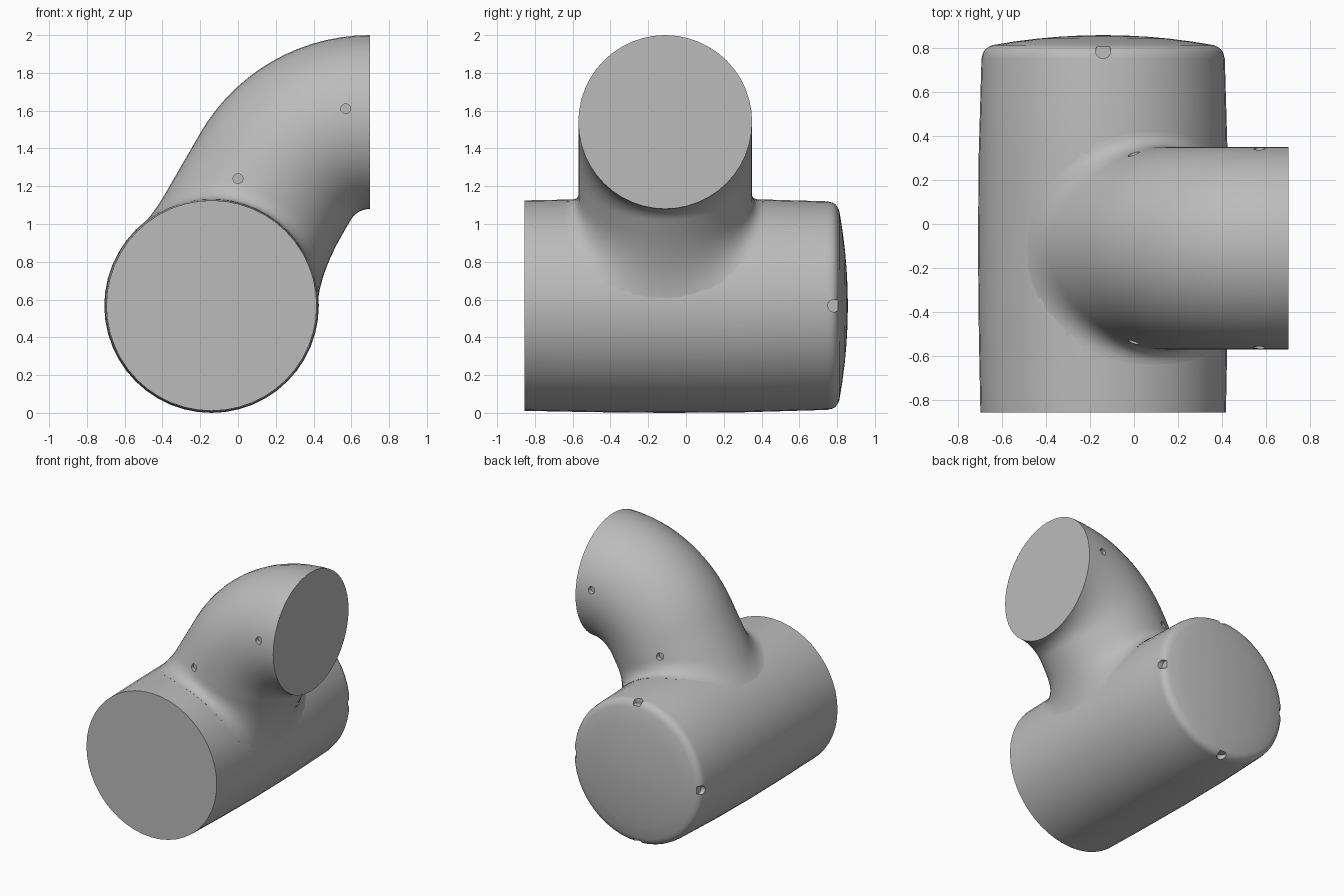
import bpy, bmesh, math
from mathutils import Vector

cube = bpy.data.objects.get("Cube")
if cube:
    bpy.data.objects.remove(cube, do_unlink=True)

SIDES = 48
AXIS = Vector((-0.14, 0, 0.568))      # main body axis, runs along y
BODY_R = 0.565
BEND = Vector((0.7, -0.11, 0.96))     # centre of the elbow bend
BEND_R, PIPE_R = 0.58, 0.46
Y = Vector((0, 1, 0))

grey = bpy.data.materials.new("plain grey")
grey.use_nodes = True
colour = (0.5, 0.5, 0.5, 1)
grey.diffuse_color = colour
grey.node_tree.nodes["Principled BSDF"].inputs["Base Color"].default_value = colour


def make_object(name, bm):
    bmesh.ops.recalc_face_normals(bm, faces=bm.faces[:])
    mesh = bpy.data.meshes.new(name)
    bm.to_mesh(mesh)
    bm.free()
    mesh.materials.append(grey)
    obj = bpy.data.objects.new(name, mesh)
    bpy.context.collection.objects.link(obj)
    return obj


def loft(name, rings, tip=None):
    """Skin a list of rings, cap the start flat and the end flat or to a tip."""
    bm = bmesh.new()
    loops = [[bm.verts.new(p) for p in ring] for ring in rings]
    for a, b in zip(loops, loops[1:]):
        for i in range(SIDES):
            j = (i + 1) % SIDES
            bm.faces.new((a[i], a[j], b[j], b[i]))
    bm.faces.new(loops[0])
    if tip is None:
        bm.faces.new(loops[-1])
    else:
        end = bm.verts.new(tip)
        for i in range(SIDES):
            bm.faces.new((loops[-1][i], loops[-1][(i + 1) % SIDES], end))
    return make_object(name, bm)


def drill(bm, centre, direction, radius, depth):
    """Add a closed round plug centred on a point."""
    turn = direction.to_track_quat('Z', 'Y').to_matrix().to_4x4()
    turn.translation = centre
    bmesh.ops.create_cone(bm, cap_ends=True, segments=20, radius1=radius,
                          radius2=radius, depth=depth, matrix=turn)


def cut(obj, bm):
    cutter = make_object(obj.name + "_cutter", bm)
    cutter.hide_render = True
    mod = obj.modifiers.new("cut", 'BOOLEAN')
    mod.operation, mod.solver, mod.object = 'DIFFERENCE', 'EXACT', cutter
    bpy.ops.object.select_all(action='DESELECT')
    bpy.context.view_layer.objects.active = obj
    obj.select_set(True)
    bpy.ops.object.modifier_apply(modifier=mod.name)
    bpy.data.objects.remove(cutter, do_unlink=True)
    bpy.ops.object.shade_smooth_by_angle(angle=math.radians(35))


angles = [2 * math.pi * i / SIDES for i in range(SIDES)]

# Main body: slightly barrelled cylinder with a rounded rim and domed back
profile = [(-0.855, 0.557), (-0.5, 0.564), (-0.1, 0.568), (0.3, 0.565),
           (0.75, 0.552), (0.775, 0.548), (0.792, 0.538), (0.804, 0.52)]
profile += [(0.857 - 0.045 * (r / 0.5) ** 2, r) for r in (0.5, 0.4, 0.3, 0.2, 0.1)]
body = loft("main_body", [[AXIS + Vector((r * math.cos(a), y, r * math.sin(a)))
                           for a in angles] for y, r in profile],
            AXIS + Y * 0.857)

# Four rim notches
bm = bmesh.new()
for k in range(4):
    a = k * math.pi / 2
    out = Vector((math.cos(a), 0, math.sin(a)))
    drill(bm, AXIS + out * 0.55 + Y * 0.785, out, 0.034, 0.07)
cut(body, bm)
bm = bmesh.new()
for k in range(4):
    a = k * math.pi / 2
    out = Vector((math.cos(a), 0, math.sin(a)))
    turn = out.to_track_quat('Z', 'Y').to_matrix().to_4x4()
    turn.translation = AXIS + out * 0.56 + Y * 0.8
    size = Vector((0.05, 0.05, 0.06))
    made = bmesh.ops.create_cube(bm, size=1)["verts"]
    side = out.cross(Y)
    for v in made:
        c = v.co.copy()
        v.co = turn.translation + side * c.x * size.x + Y * c.y * size.y + out * c.z * size.z
cut(body, bm)

# Elbow pipe: swept bend, then a flared fillet that lands on the body
rings = []
STEPS = 14
for s in range(STEPS + 1):
    t = math.radians(60) * s / STEPS
    u = Vector((-math.sin(t), 0, math.cos(t)))
    rings.append([BEND + u * (BEND_R + PIPE_R * math.cos(a)) + Y * PIPE_R * math.sin(a)
                  for a in angles])
heading = Vector((-u.z, 0, u.x))
fillet = [[] for _ in range(9)]
for a, p in zip(angles, rings[-1]):
    q = Vector((p.x - AXIS.x, 0, p.z - AXIS.z))
    b = q.dot(heading)
    hit = p + heading * (-b - math.sqrt(b * b - q.length_squared + BODY_R ** 2))
    normal = Vector((hit.x - AXIS.x, 0, hit.z - AXIS.z)).normalized()
    n = u * math.cos(a) + Y * math.sin(a)
    spread = (n - normal * n.dot(normal)).normalized()
    c = math.cos(a)
    d = 0.09 + 0.05 * max(c, 0) + 0.19 * max(-c, 0) ** 2
    start, land = hit - heading * d, hit + spread * d * 0.75
    flat = Vector((land.x - AXIS.x, 0, land.z - AXIS.z)).normalized() * (BODY_R - 0.002)
    land = Vector((AXIS.x + flat.x, land.y, AXIS.z + flat.z))
    for k, ring in enumerate(fillet):
        f = k / (len(fillet) - 1)
        ring.append(start * (1 - f) ** 2 + hit * 2 * f * (1 - f) + land * f * f)
elbow = loft("elbow_pipe", rings + fillet, AXIS + Y * BEND.y)

# Shallow screw holes on both sides of the elbow
bm = bmesh.new()
for x, z, half in ((0.0, 1.24, 0.43), (0.57, 1.61, 0.452)):
    for side in (-1, 1):
        drill(bm, Vector((x, BEND.y + side * half, z)), Y * side, 0.026, 0.06)
cut(elbow, bm)
